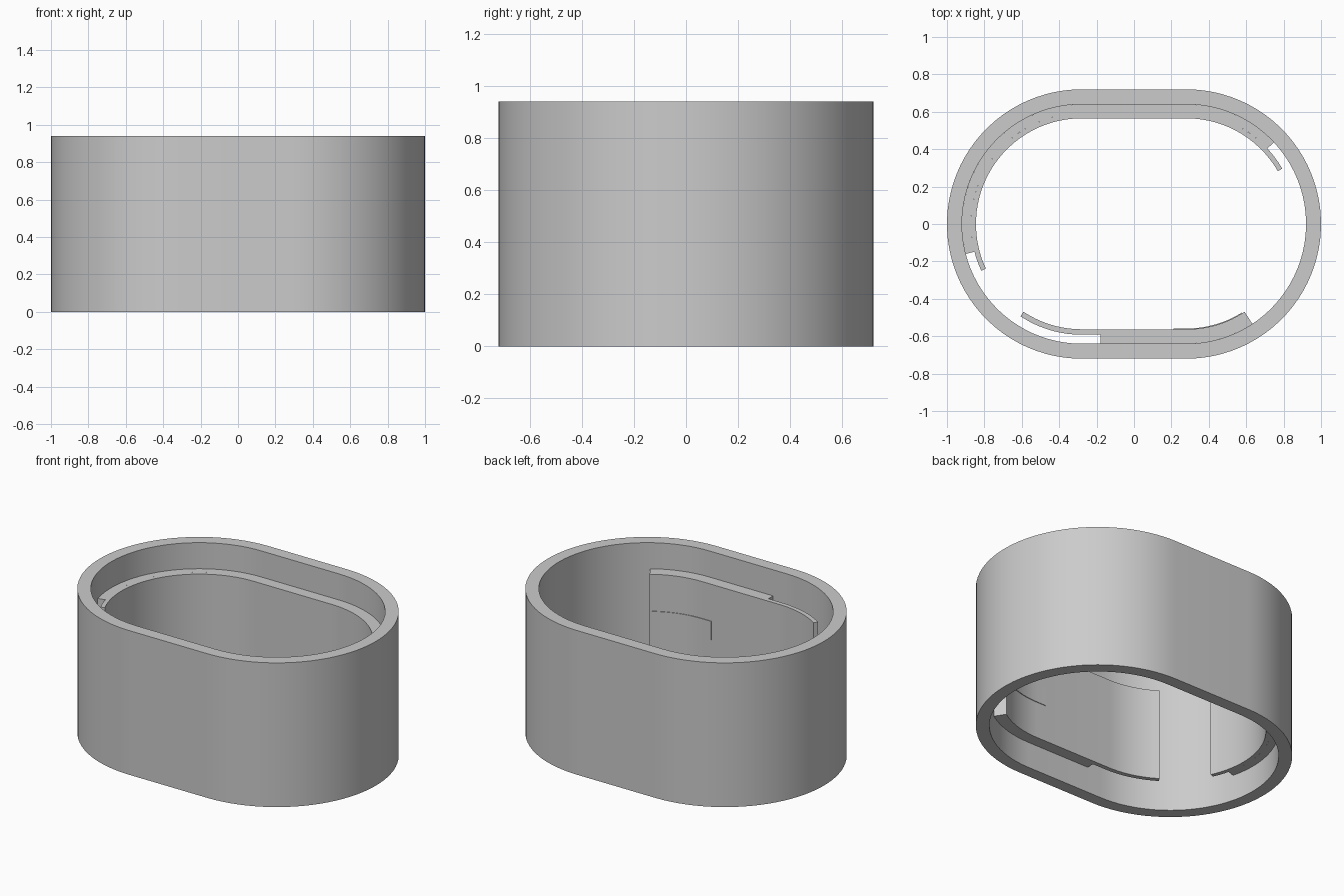
import bpy
from math import cos, sin, radians, ceil

default = bpy.data.objects.get("Cube")
if default:
    bpy.data.objects.remove(default)

HALF = 0.28               # half length of the straight sides
R_OUT, R_IN = 0.72, 0.64  # wall
R_GAP, R_CLIP = 0.592, 0.565
HEIGHT = 0.94
CLIP_Z = (0.17, 0.77)

grey = bpy.data.materials.new("light grey")
grey.use_nodes = True
colour = (0.6, 0.6, 0.6, 1)
grey.diffuse_color = colour
grey.node_tree.nodes["Principled BSDF"].inputs["Base Color"].default_value = colour


def arc(cx, start, end):
    """Stations (centre x, angle) along an end curve."""
    n = max(1, ceil(abs(end - start) / 4))
    return [(cx, start + (end - start) * i / n) for i in range(n + 1)]


def band(name, path, r_outer, r_inner, z0, z1, closed=False):
    """Sweep a rectangular section along the oval path."""
    verts, faces = [], []
    for cx, a in path:
        c, s = cos(radians(a)), sin(radians(a))
        for r, z in ((r_outer, z0), (r_outer, z1), (r_inner, z1), (r_inner, z0)):
            verts.append((cx + r * c, r * s, z))
    n = len(path)
    for i in range(n if closed else n - 1):
        a, b = 4 * i, 4 * ((i + 1) % n)
        for k in range(4):
            m = (k + 1) % 4
            faces.append((a + k, b + k, b + m, a + m))
    if not closed:
        e = 4 * (n - 1)
        faces += [(0, 1, 2, 3), (e + 3, e + 2, e + 1, e)]
    mesh = bpy.data.meshes.new(name)
    mesh.from_pydata(verts, [], faces)
    mesh.materials.append(grey)
    obj = bpy.data.objects.new(name, mesh)
    bpy.context.collection.objects.link(obj)
    bpy.ops.object.select_all(action="DESELECT")
    obj.select_set(True)
    bpy.context.view_layer.objects.active = obj
    bpy.ops.object.shade_smooth_by_angle(angle=radians(30))
    return obj


# Oval outer wall, open at top and bottom
band("outer_wall", arc(HALF, -90, 90) + arc(-HALF, 90, 270),
     R_OUT, R_IN, 0, HEIGHT, closed=True)

# Back spring clip: spacer on the wall and a longer strip with free ends
band("back_spacer", arc(HALF, 43, 90) + arc(-HALF, 90, 194.5), R_IN, R_GAP, *CLIP_Z)
band("back_strip", arc(HALF, 30, 90) + arc(-HALF, 90, 205), R_GAP, R_CLIP, *CLIP_Z)

# Front spring clip: one end fixed, the other free
band("front_spacer", [(-0.18, 270)] + arc(HALF, 270, 303.5), R_IN, R_GAP, *CLIP_Z)
band("front_strip", arc(-HALF, 236.5, 270) + arc(HALF, 270, 303.5),
     R_GAP, R_CLIP - 0.002, *CLIP_Z)

# Thin raised pad on the front strip
band("front_pad", [(0.21, 270)] + arc(HALF, 270, 302), R_CLIP, R_CLIP - 0.006, 0.41, 0.53)
